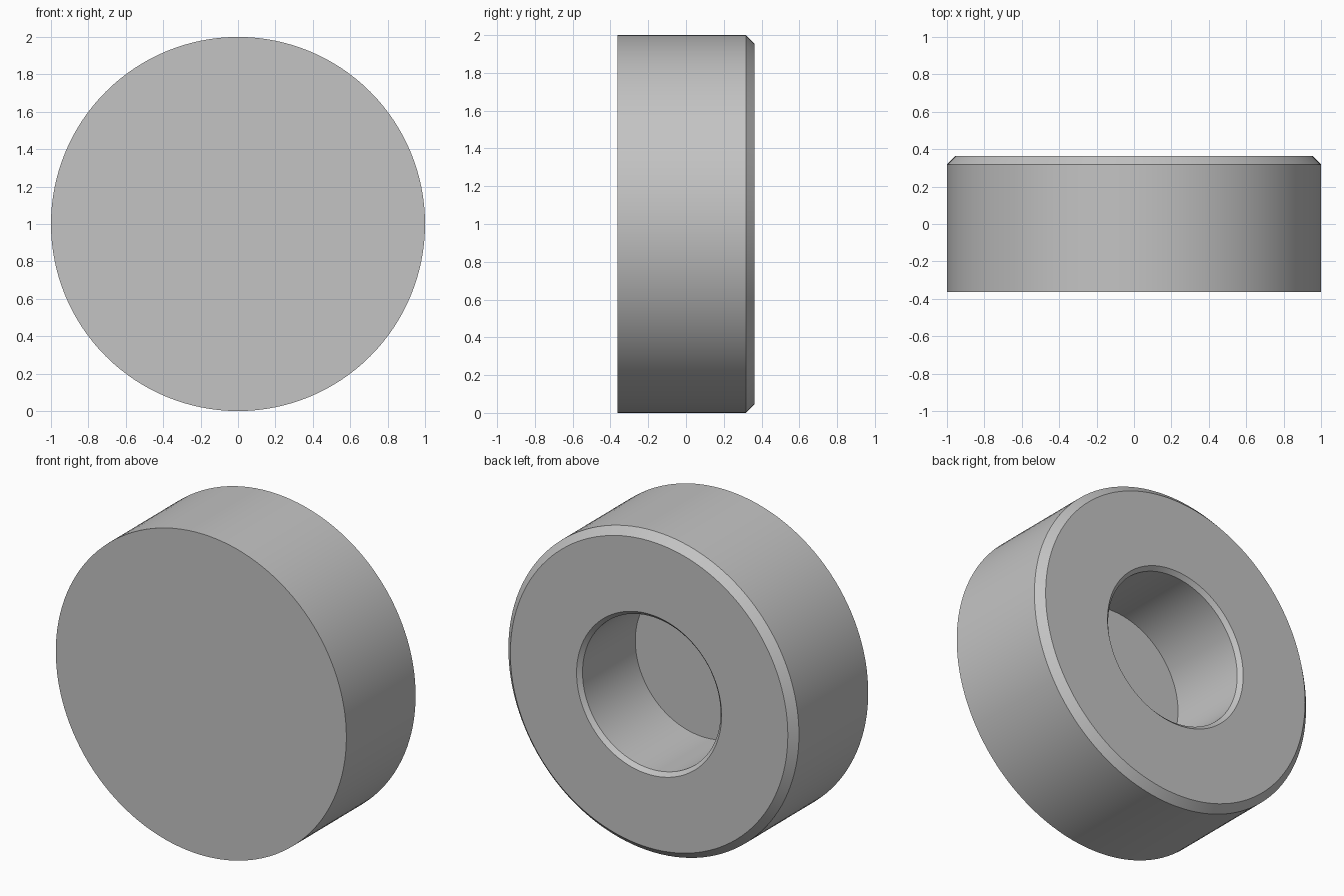
import bpy
import bmesh
from math import radians, tau
from mathutils import Vector

cube = bpy.data.objects.get("Cube")
if cube:
    bpy.data.objects.remove(cube, do_unlink=True)

# Dimensions
RADIUS = 1.0
HALF_DEPTH = 0.363
RIM_CHAMFER = 0.045
HOLE_RADIUS = 0.475
HOLE_CHAMFER = 0.024
HOLE_FLOOR = -0.18
SEGMENTS = 128

# Plain grey material
grey = bpy.data.materials.new("light grey")
grey.use_nodes = True
colour = (0.55, 0.55, 0.55, 1)
grey.diffuse_color = colour
grey.node_tree.nodes["Principled BSDF"].inputs["Base Color"].default_value = colour

# Half section as (radius, y): closed front, chamfered back rim, blind hole
profile = [
    (0, -HALF_DEPTH),
    (RADIUS, -HALF_DEPTH),
    (RADIUS, HALF_DEPTH - RIM_CHAMFER),
    (RADIUS - RIM_CHAMFER, HALF_DEPTH),
    (HOLE_RADIUS + HOLE_CHAMFER, HALF_DEPTH),
    (HOLE_RADIUS, HALF_DEPTH - HOLE_CHAMFER),
    (HOLE_RADIUS, HOLE_FLOOR),
    (0, HOLE_FLOOR),
]

# Revolve the section around the front-to-back axis
bm = bmesh.new()
verts = [bm.verts.new((r, y, 0)) for r, y in profile]
edges = [bm.edges.new(pair) for pair in zip(verts, verts[1:])]
bmesh.ops.spin(bm, geom=verts + edges, cent=(0, 0, 0), axis=(0, 1, 0),
               angle=tau, steps=SEGMENTS, use_duplicate=False)
bmesh.ops.remove_doubles(bm, verts=bm.verts, dist=0.0005)
bmesh.ops.recalc_face_normals(bm, faces=bm.faces)
bmesh.ops.translate(bm, verts=bm.verts, vec=Vector((0, 0, RADIUS)))

mesh = bpy.data.meshes.new("round_foot")
bm.to_mesh(mesh)
bm.free()
mesh.materials.append(grey)
foot = bpy.data.objects.new("round_foot", mesh)
bpy.context.collection.objects.link(foot)

# Smooth walls with crisp chamfer edges
bpy.ops.object.select_all(action="DESELECT")
foot.select_set(True)
bpy.context.view_layer.objects.active = foot
bpy.ops.object.shade_smooth_by_angle(angle=radians(30))
